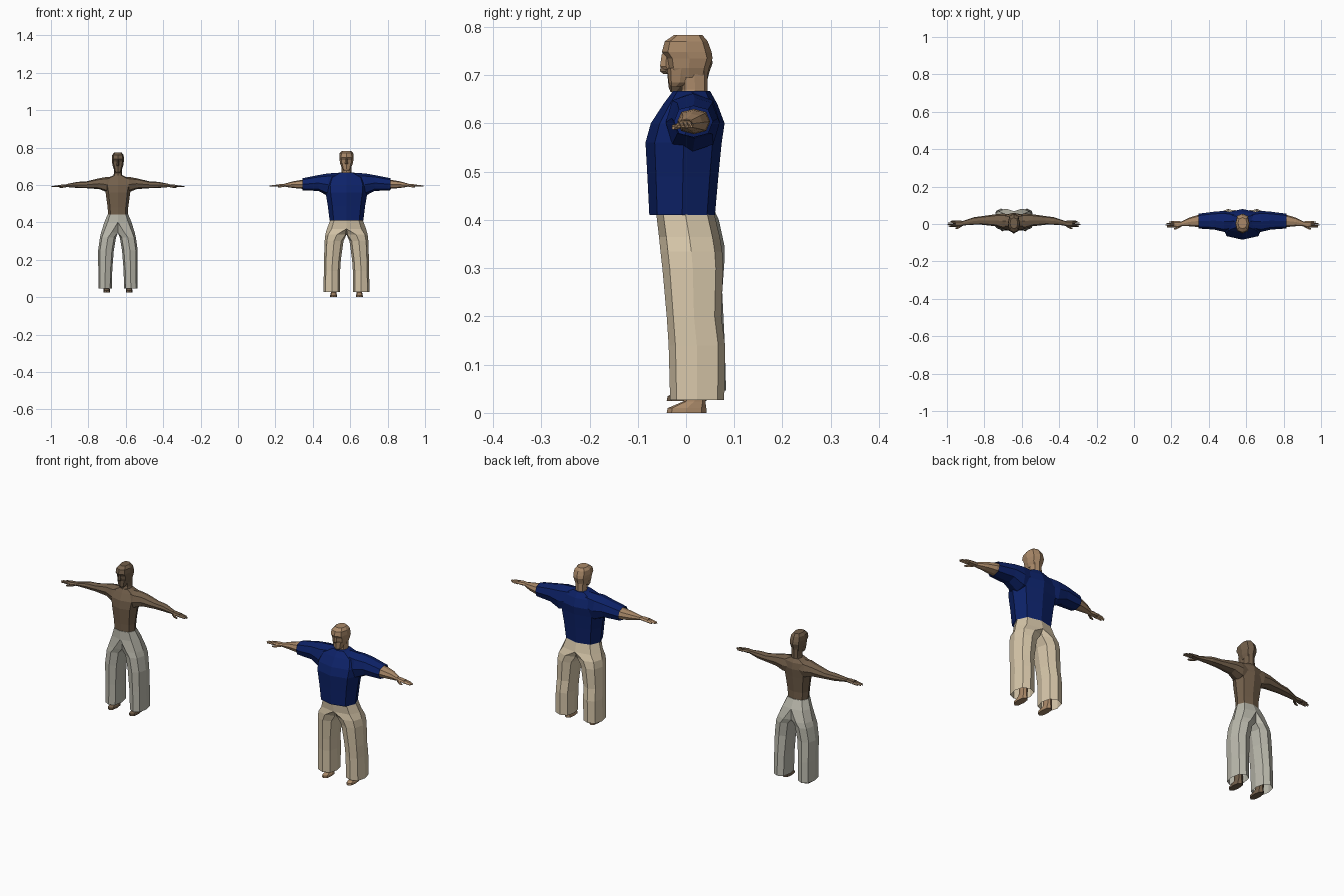
import bpy
import bmesh
import math

cube = bpy.data.objects.get("Cube")
if cube:
    bpy.data.objects.remove(cube, do_unlink=True)


def material(name, rgb):
    mat = bpy.data.materials.new(name)
    mat.use_nodes = True
    mat.diffuse_color = (*rgb, 1)
    mat.node_tree.nodes["Principled BSDF"].inputs["Base Color"].default_value = (*rgb, 1)
    return mat


TAN_SKIN = material("tan skin", (.40, .25, .14))
BROWN_SKIN = material("brown skin", (.17, .115, .07))
NAVY = material("navy cloth", (.004, .016, .14))
KHAKI = material("khaki cloth", (.68, .57, .40))
GREY = material("grey cloth", (.50, .49, .42))


def rounded(value, power=.8):
    return math.copysign(abs(value) ** power, value)


def loft(name, mat, rings, origin, side=1, axis="z", sides=8, caps=(True, True), half=False):
    """Join rings (position, low a, high a, low b, high b) along an axis.
    half keeps only the x > 0 part, side = -1 mirrors the part in x."""
    bm = bmesh.new()
    loops = []
    for t, a0, a1, b0, b1 in rings:
        loop = []
        for i in range(sides):
            angle = math.tau * i / sides
            a = (a0 + a1) / 2 + (a1 - a0) / 2 * rounded(math.cos(angle))
            b = (b0 + b1) / 2 + (b1 - b0) / 2 * rounded(math.sin(angle))
            x, y, z = (a, b, t) if axis == "z" else (t, a, b)
            if half:
                x = max(x, 0)
            loop.append(bm.verts.new((x * side, y, z)))
        loops.append(loop)
    for low, high in zip(loops, loops[1:]):
        for i in range(sides):
            j = (i + 1) % sides
            bm.faces.new((low[i], low[j], high[j], high[i]))
    if caps[0]:
        bm.faces.new(loops[0])
    if caps[1]:
        bm.faces.new(loops[-1])
    bmesh.ops.recalc_face_normals(bm, faces=bm.faces)
    mesh = bpy.data.meshes.new(name)
    bm.to_mesh(mesh)
    bm.free()
    mesh.materials.append(mat)
    obj = bpy.data.objects.new(name, mesh)
    obj.location = origin
    bpy.context.collection.objects.link(obj)
    return obj


def sym(z, half_width, front, back):
    """Ring that is symmetric about the body's centre plane."""
    return (z, -half_width, half_width, front, back)


def head(prefix, mat, origin, width):
    """Neck, skull with brow and jaw, and nose."""
    loft(prefix + "neck", mat, [
        sym(.64, .032 * width, -.02, .045),
        sym(.67, .026 * width, -.008, .045),
        sym(.71, .026 * width, -.01, .045)], origin)
    loft(prefix + "skull", mat, [
        sym(.695, .026 * width, -.03, .043),
        sym(.715, .034 * width, -.036, .048),
        sym(.735, .037 * width, -.04, .055),
        sym(.748, .038 * width, -.05, .053),
        sym(.77, .036 * width, -.044, .045),
        sym(.783, .024 * width, -.025, .034)], origin)
    loft(prefix + "jaw", mat, [
        sym(.675, .013 * width, -.032, -.012),
        sym(.685, .022 * width, -.036, .01),
        sym(.715, .03 * width, -.039, .02)], origin)
    loft(prefix + "nose", mat, [
        sym(.712, .007, -.046, -.03),
        sym(.718, .007, -.054, -.03),
        sym(.745, .004, -.05, -.03)], origin, sides=4)


def hand(prefix, mat, origin, side, wrist, y, z, length):
    """Flat palm with four fingers and a thumb."""
    knuckle = wrist + length * .5
    loft(prefix + "palm", mat, [
        (wrist, y - .012, y + .013, z - .008, z + .008),
        (wrist + length * .25, y - .02, y + .016, z - .009, z + .007),
        (knuckle, y - .019, y + .016, z - .008, z + .004)], origin, side, "x", 6)
    for i, reach in enumerate((.92, 1, .95, .8)):
        c = y - .0145 + i * .0085
        loft(prefix + "finger", mat, [
            (knuckle - .004, c - .005, c + .005, z - .008, z + .003),
            (wrist + length * reach, c - .003, c + .003, z - .009, z - .003)],
            origin, side, "x", 4)
    loft(prefix + "thumb", mat, [
        (wrist + length * .1, y - .018, y - .004, z - .01, z + .003),
        (wrist + length * .35, y - .03, y - .018, z - .013, z - .002),
        (wrist + length * .5, y - .03, y - .023, z - .013, z - .006)],
        origin, side, "x", 5)


def foot(prefix, mat, origin, side, x, ground):
    """Bare foot with the ankle running up inside the trouser leg."""
    loft(prefix + "foot", mat, [
        (ground, x - .018, x + .018, -.04, .042),
        (ground + .01, x - .018, x + .018, -.038, .042),
        (ground + .024, x - .015, x + .015, -.005, .04),
        (ground + .1, x - .016, x + .016, .0, .042)], origin, side)


# Figure in shirt and khaki trousers
at = (.58, 0, 0)
head("tan_", TAN_SKIN, at, 1)
loft("shirt_body", NAVY, [
    sym(.41, .09, -.076, .06),
    sym(.49, .1, -.08, .067),
    sym(.56, .112, -.084, .074),
    sym(.6, .115, -.073, .08),
    sym(.64, .1, -.047, .065),
    sym(.667, .04, -.027, .05)], at, caps=(False, True))
for side, word in ((1, "left_"), (-1, "right_")):
    loft(word + "sleeve", NAVY, [
        (.04, -.03, .06, .55, .665),
        (.1, -.042, .07, .542, .662),
        (.15, -.03, .066, .568, .653),
        (.235, -.024, .055, .572, .636)], at, side, "x", caps=(True, False))
    loft(word + "forearm", TAN_SKIN, [
        (.2, -.018, .05, .578, .63),
        (.24, -.016, .048, .58, .627),
        (.285, -.012, .034, .584, .62),
        (.325, -.012, .014, .59, .609)], at, side, "x")
    hand(word + "tan_", TAN_SKIN, at, side, .322, 0, .6, .09)
    loft(word + "khaki_leg", KHAKI, [
        (.415, -.086, .086, -.062, .058),
        (.365, -.105, .105, -.056, .07),
        (.335, -.01, .113, -.053, .075),
        (.3, .016, .117, -.049, .077),
        (.2, .03, .12, -.04, .073),
        (.14, .034, .121, -.036, .081),
        (.027, .034, .123, -.033, .079)], at, side, caps=(True, False), half=True)
    foot(word + "tan_", TAN_SKIN, at, side, .069, 0)

# Slim figure with a bare torso and grey trousers
at = (-.642, 0, 0)
head("brown_", BROWN_SKIN, (at[0], 0, -.01), .85)
loft("bare_torso", BROWN_SKIN, [
    sym(.42, .052, -.032, .045),
    sym(.48, .055, -.035, .045),
    sym(.56, .066, -.042, .055),
    sym(.6, .075, -.038, .06),
    sym(.632, .07, -.022, .055),
    sym(.65, .028, -.015, .045)], at)
for side, word in ((1, "left_"), (-1, "right_")):
    loft(word + "bare_arm", BROWN_SKIN, [
        (.02, -.02, .052, .565, .645),
        (.06, -.026, .056, .562, .643),
        (.1, -.012, .052, .578, .636),
        (.17, -.004, .042, .583, .619),
        (.215, -.004, .036, .584, .617),
        (.275, -.008, .016, .589, .605)], at, side, "x")
    hand(word + "brown_", BROWN_SKIN, at, side, .27, .003, .597, .086)
    loft(word + "grey_leg", GREY, [
        (.443, -.055, .055, -.036, .048),
        (.4, -.073, .073, -.036, .068),
        (.345, -.02, .09, -.036, .08),
        (.32, .01, .096, -.036, .08),
        (.25, .022, .106, -.034, .075),
        (.15, .03, .105, -.031, .08),
        (.046, .033, .105, -.03, .083)], at, side, caps=(True, False), half=True)
    foot(word + "brown_", BROWN_SKIN, at, side, .06, .025)
